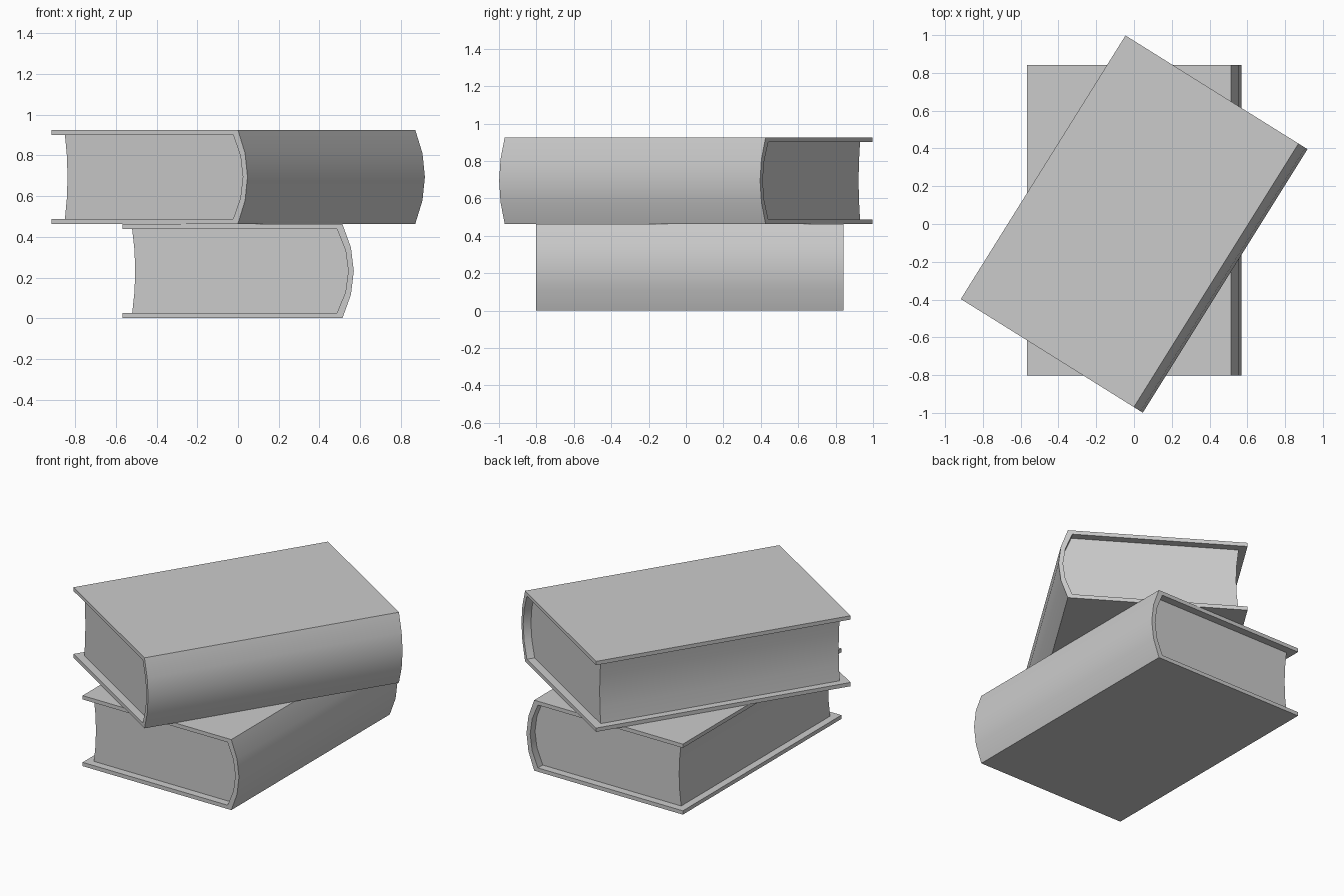
import bpy, bmesh, math

if "Cube" in bpy.data.objects:
    bpy.data.objects.remove(bpy.data.objects["Cube"])

L, H, T = 1.645, 0.463, 0.025    # book length, book thickness, cover board thickness
ARC = [-1, -0.5, 0, 0.5, 1]      # four-segment curves


def curve(x, half, bulge):
    """Shallow curve through five points, bottom to top, bulging along +x."""
    return [(x + bulge * (1 - t * t), H / 2 + half * t) for t in ARC]


def extrude_profile(name, pts, length, loc, angle):
    """Extrude an x-z outline along y, centred on the origin."""
    bm = bmesh.new()
    face = bm.faces.new([bm.verts.new((x, -length / 2, z)) for x, z in pts])
    ext = bmesh.ops.extrude_face_region(bm, geom=[face])
    verts = [v for v in ext["geom"] if isinstance(v, bmesh.types.BMVert)]
    bmesh.ops.translate(bm, verts=verts, vec=(0, length, 0))
    bmesh.ops.recalc_face_normals(bm, faces=bm.faces)
    mesh = bpy.data.meshes.new(name)
    bm.to_mesh(mesh)
    bm.free()
    obj = bpy.data.objects.new(name, mesh)
    bpy.context.collection.objects.link(obj)
    obj.location = loc
    obj.rotation_euler.z = angle
    bpy.ops.object.select_all(action='DESELECT')
    obj.select_set(True)
    bpy.context.view_layer.objects.active = obj
    bpy.ops.object.shade_smooth_by_angle(angle=math.radians(30))
    return obj


def book(name, loc, angle):
    left = -0.567
    outer = curve(0.513, H / 2, 0.056)
    inner = curve(0.486, H / 2 - T, 0.056)
    # Cover: C-shaped outline with a rounded spine
    cover = [(left, 0)] + outer + [(left, H), (left, H - T)] + inner[::-1] + [(left, T)]
    extrude_profile(name + "_cover", cover, L, loc, angle)
    # Pages: rounded at the spine, hollow at the fore edge, recessed at both ends
    fore_edge = curve(-0.52, H / 2 - T, 0.015)
    extrude_profile(name + "_pages", inner + fore_edge[::-1], L - 0.1, loc, angle)


book("lower_book", (0, 0.02, 0), 0)
book("upper_book", (0, 0, H), math.radians(-32))
